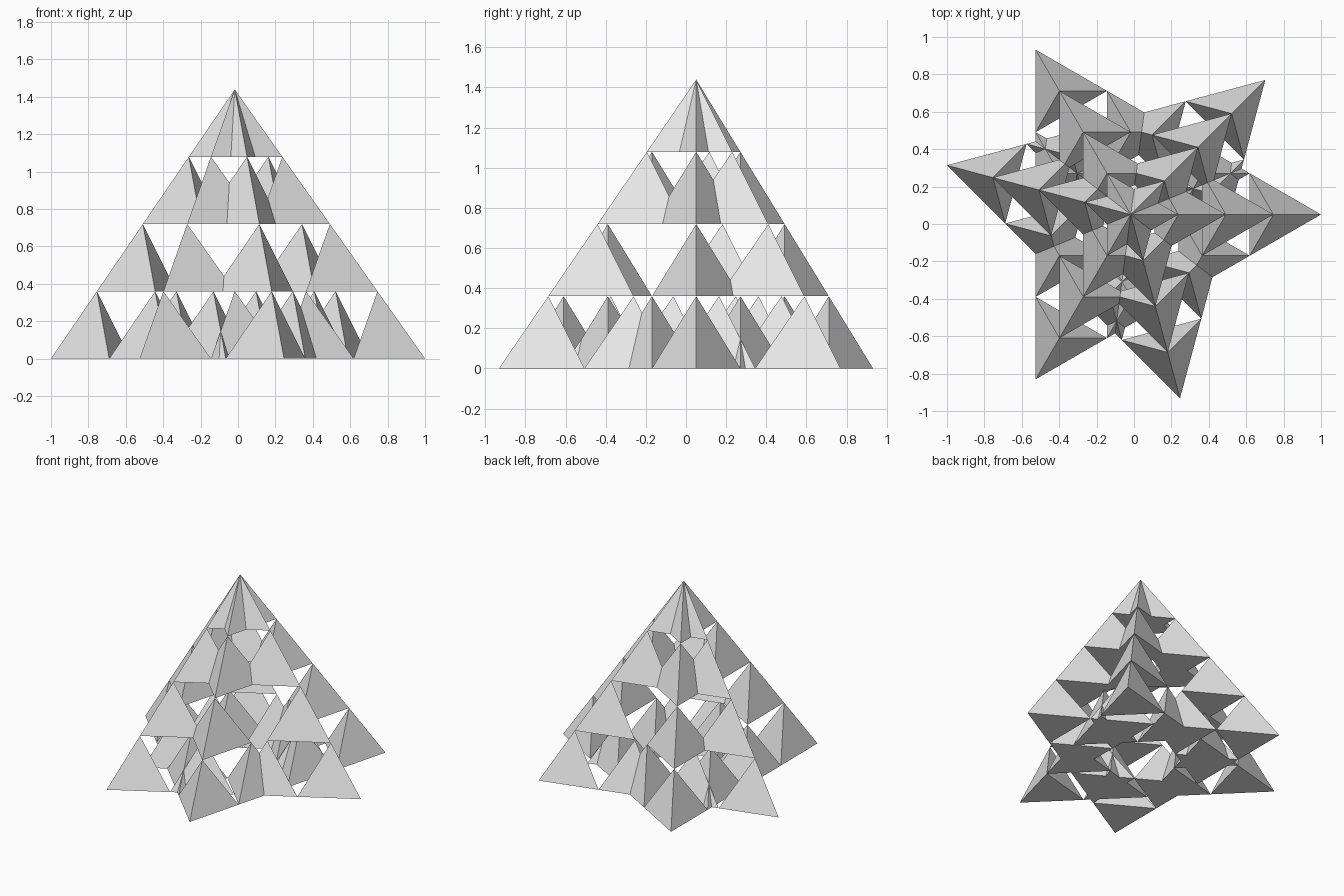
import bpy
import bmesh
from math import cos, sin, pi, radians, sqrt
from mathutils import Vector

cube = bpy.data.objects.get("Cube")
if cube:
    bpy.data.objects.remove(cube, do_unlink=True)

# Plain light grey for everything
grey = bpy.data.materials.new("light_grey")
grey.use_nodes = True
colour = (0.8, 0.8, 0.8, 1)
grey.diffuse_color = colour
grey.node_tree.nodes["Principled BSDF"].inputs["Base Color"].default_value = colour

TURN = radians(45)                      # second pyramid's turn about the shared axis
RADIUS = 2 / (1 + cos(radians(15)))     # centre to base corner, gives a width of 2
CENTRE = Vector((1 - RADIUS, RADIUS * (cos(radians(15)) - cos(radians(30))) / 2, 0))
DEPTH = 2


def corners(base, radius, turn):
    """Three base corners and the apex of a regular tetrahedron."""
    ring = [base + radius * Vector((cos(turn + i * 2 * pi / 3), sin(turn + i * 2 * pi / 3), 0))
            for i in range(3)]
    return ring + [base + Vector((0, 0, radius * sqrt(2)))]


def add_pyramids(bm, base, radius, turn, depth):
    """Split into four half-size pyramids until depth runs out."""
    points = corners(base, radius, turn)
    if depth:
        for p in points:
            add_pyramids(bm, (base + p) / 2, radius / 2, turn, depth - 1)
        return
    a, b, c, top = [bm.verts.new(p) for p in points]
    for face in ((c, b, a), (a, b, top), (b, c, top), (c, a, top)):
        bm.faces.new(face)


def fractal_pyramid(name, turn):
    bm = bmesh.new()
    add_pyramids(bm, CENTRE, RADIUS, turn, DEPTH)
    mesh = bpy.data.meshes.new(name)
    bm.to_mesh(mesh)
    bm.free()
    mesh.materials.append(grey)
    bpy.context.collection.objects.link(bpy.data.objects.new(name, mesh))


# Two interlocking fractal pyramids sharing one apex
fractal_pyramid("straight_fractal_pyramid", 0)
fractal_pyramid("turned_fractal_pyramid", TURN)
